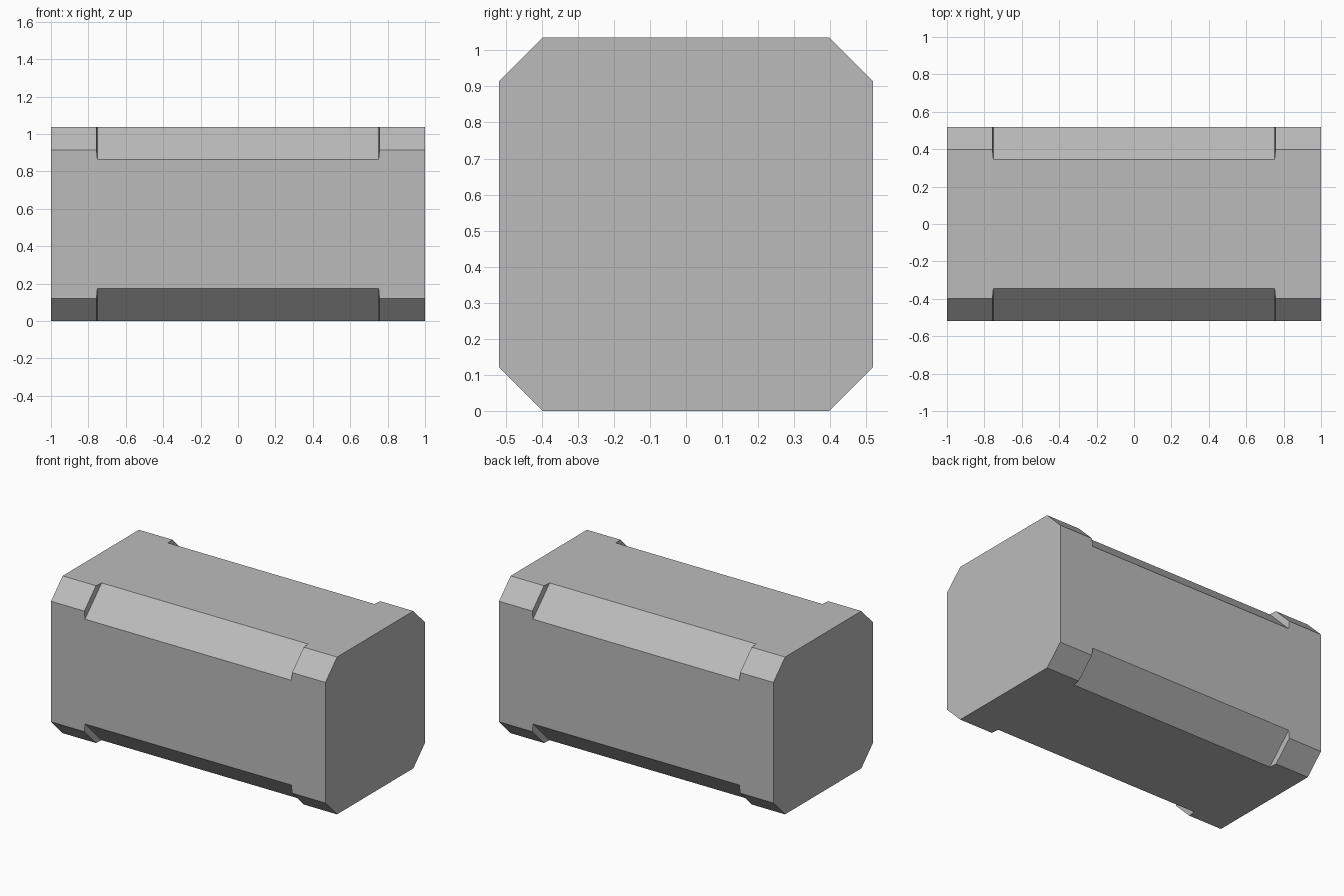
import bpy
import bmesh
import math

old = bpy.data.objects.get("Cube")
if old:
    bpy.data.objects.remove(old, do_unlink=True)

HALF = 0.518          # half of the square section
END, MID = 0.121, 0.173  # edge cut at the ends and in the recess

grey = bpy.data.materials.new("plain grey")
grey.use_nodes = True
colour = (0.5, 0.5, 0.5, 1)
grey.diffuse_color = colour
grey.node_tree.nodes["Principled BSDF"].inputs["Base Color"].default_value = colour


def octagon(bm, x, cut):
    """Ring of a square section with its corners cut off."""
    a, b = HALF, HALF - cut
    ring = []
    for q in range(4):
        c, s = round(math.cos(q * math.pi / 2)), round(math.sin(q * math.pi / 2))
        for y, z in ((a, -b), (a, b)):
            ring.append(bm.verts.new((x, c * y - s * z, HALF + s * y + c * z)))
    return ring


# Long block with a deeper cut along the middle of each edge
bm = bmesh.new()
stations = [(-1, END), (-0.757, END), (-0.752, MID),
            (0.752, MID), (0.757, END), (1, END)]
rings = [octagon(bm, x, cut) for x, cut in stations]
for r, s in zip(rings, rings[1:]):
    for i in range(8):
        j = (i + 1) % 8
        bm.faces.new((r[i], r[j], s[j], s[i]))
bm.faces.new(rings[0])
bm.faces.new(rings[-1])
bmesh.ops.recalc_face_normals(bm, faces=bm.faces)
# Merge the flat side strips into single faces
bmesh.ops.dissolve_limit(bm, angle_limit=0.01, verts=bm.verts, edges=bm.edges)

mesh = bpy.data.meshes.new("notched_block")
bm.to_mesh(mesh)
bm.free()
mesh.materials.append(grey)
block = bpy.data.objects.new("notched_block", mesh)
bpy.context.collection.objects.link(block)
